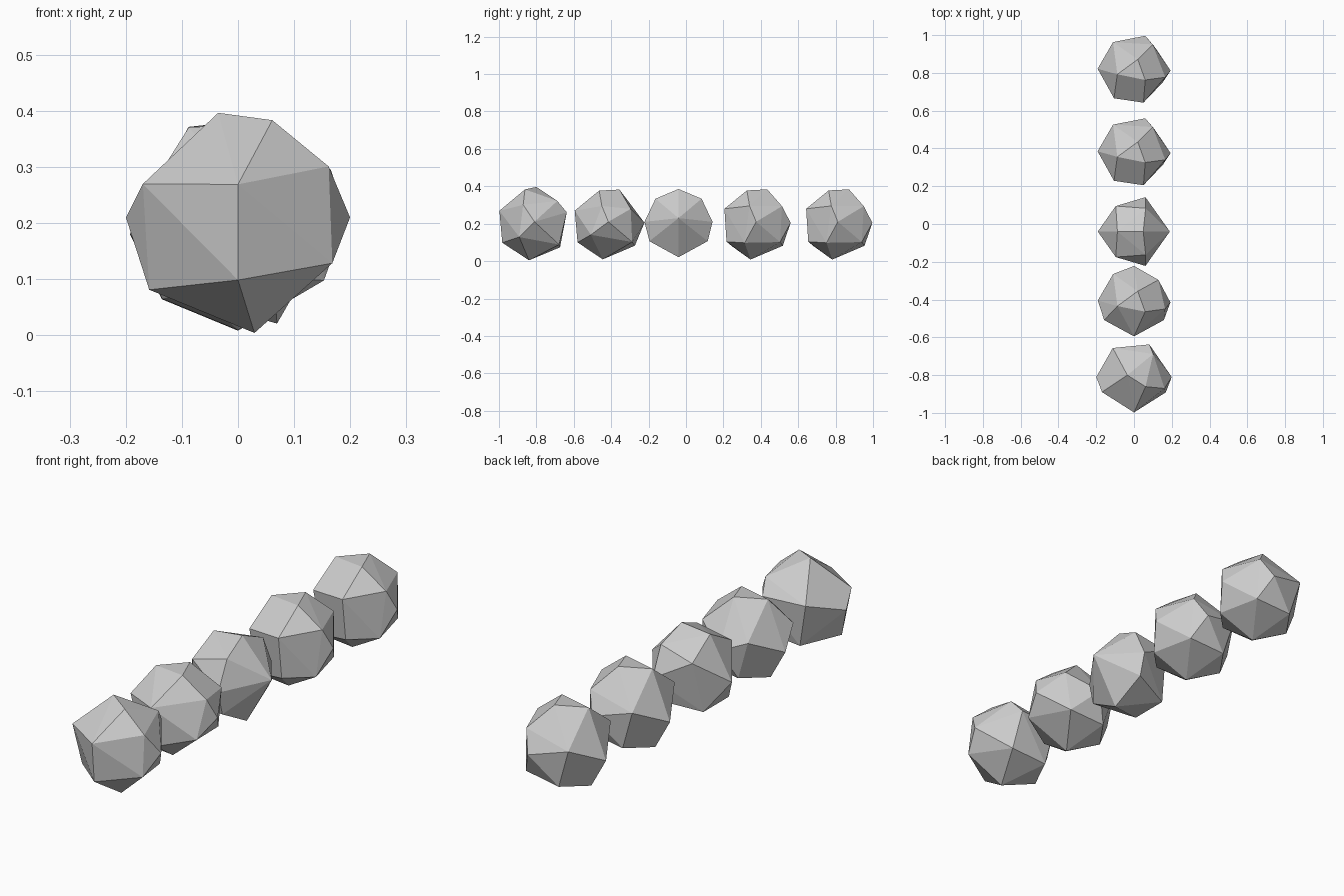
import bpy
import bmesh
import math
from mathutils import Vector

default_cube = bpy.data.objects.get("Cube")
if default_cube:
    bpy.data.objects.remove(default_cube, do_unlink=True)

# One plain stone colour for every bead
stone = bpy.data.materials.new("light_grey_stone")
stone.use_nodes = True
grey = (0.6, 0.6, 0.6, 1)
stone.diffuse_color = grey
stone.node_tree.nodes["Principled BSDF"].inputs["Base Color"].default_value = grey


def mirrored(points):
    """Repeat every corner that lies off the middle plane on the other side."""
    return points + [(x, -y, z) for x, y, z in points if y]


def faceted_bead(name, corners, centre_y, radius):
    """Convex faceted bead: corner directions are pushed out to the radius."""
    bm = bmesh.new()
    for corner in corners:
        bm.verts.new(Vector(corner).normalized() * radius)
    bmesh.ops.convex_hull(bm, input=bm.verts[:])
    bmesh.ops.dissolve_limit(bm, angle_limit=math.radians(4),
                             verts=bm.verts[:], edges=bm.edges[:])
    bmesh.ops.recalc_face_normals(bm, faces=bm.faces[:])
    mesh = bpy.data.meshes.new(name)
    bm.to_mesh(mesh)
    bm.free()
    mesh.materials.append(stone)
    bead = bpy.data.objects.new(name, mesh)
    bead.location = (0, centre_y, 0.2)
    bpy.context.scene.collection.objects.link(bead)
    return bead


# Front bead: broad facets facing forward, smaller ones behind
front_corners = [
    (0, -19, 7), (0, -17, -10), (6, -5, 18), (-3.5, 1, 19.5), (16, -6, 10),
    (-17, -8, 7), (-16, -3, -12), (16.5, -8, -7), (3, -3, -20),
]
rear_corners = [
    (10, 12, 12), (8, 17, 6), (-11, 15, 6), (-19.5, 0, 1), (19.5, 0, 1),
    (10, 13, -11), (-7, 13, -12),
]

# Middle bead: symmetric, with a pair of four-sided facets on top
middle_corners = mirrored([
    (-9, 0, 17.5), (5, 0, 19), (-10, 14, 10), (6, 12, 13), (6, 18, 1),
    (6, 15, -9), (-12, 9, -13), (19, 0, 3), (-19.5, 0, -1), (7, 0, -18),
])

# Corners common to the three similar beads
shared_corners = [
    (2, 6, 18.5), (6, -5, 18), (-9, -2, 17.5), (-11, 15, 5), (-19.5, 1, -2),
    (19, 0, 1), (16.5, -3.5, 9.5), (-6, 14.5, -12), (-14, 3, -14),
    (0, -3, -19), (-8, -13, -12), (11, 13, -10),
]
back_corners = [
    (10, 14, 9.5), (6, 18.5, 0.5), (-10.5, -14.5, 7), (5, -17, 8),
    (6, -16.5, -10), (15, -6, -10),
]
second_corners = [
    (13, 12, 8), (0, 18.5, 0.5), (-16, -9.5, 6), (0, -18, 7),
    (1, -16.5, -10), (16, -9.5, -6),
]

faceted_bead("front_bead", front_corners + rear_corners, -0.81, 0.2)
faceted_bead("second_bead", shared_corners + second_corners, -0.415, 0.193)
faceted_bead("middle_bead", middle_corners, -0.04, 0.192)
faceted_bead("fourth_bead", shared_corners + back_corners, 0.375, 0.194)
faceted_bead("back_bead", shared_corners + back_corners, 0.812, 0.194)
